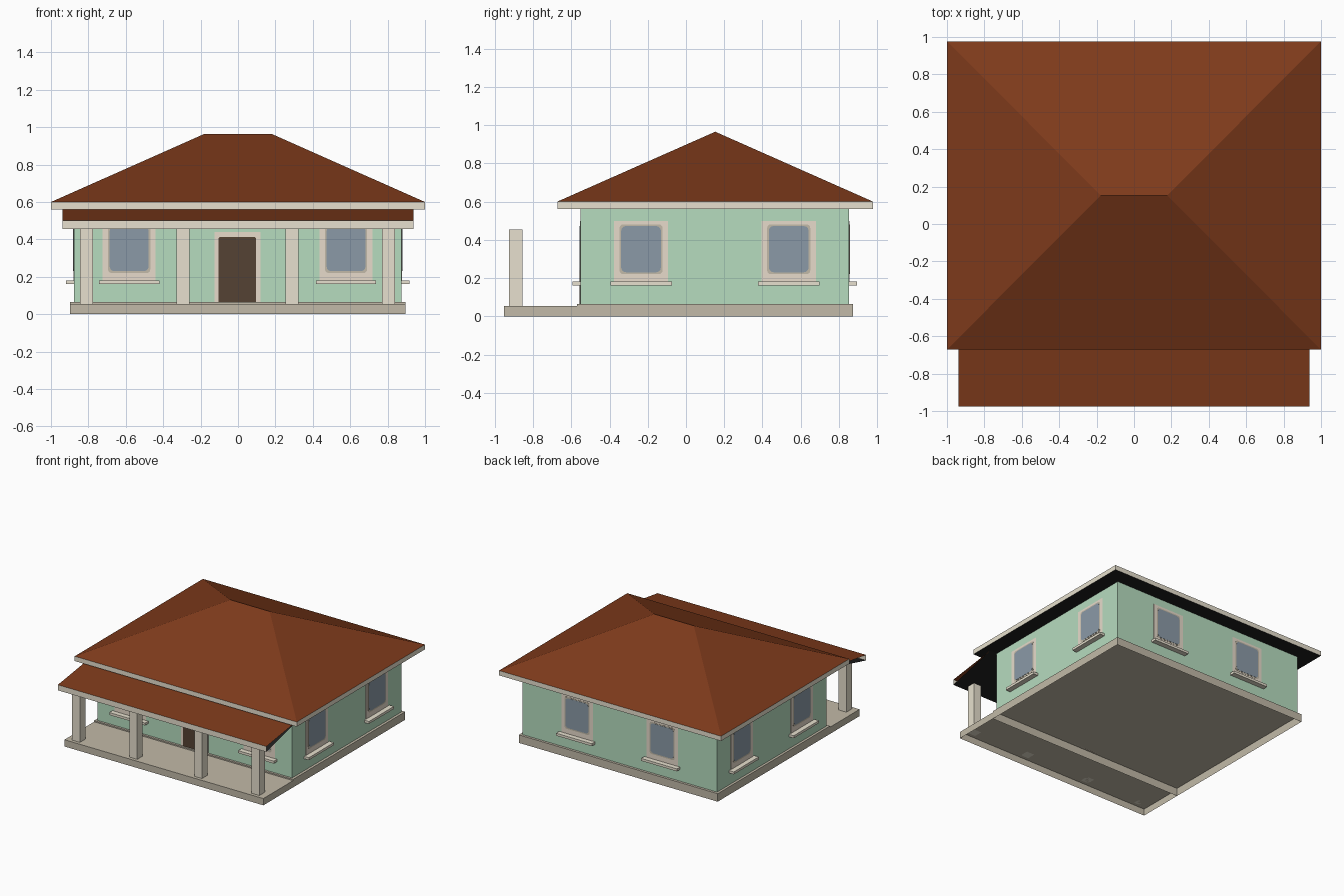
import bpy, bmesh, math
from mathutils import Matrix, Vector

if "Cube" in bpy.data.objects:
    bpy.data.objects.remove(bpy.data.objects["Cube"])


def material(name, rgb):
    lin = [((c / 255 + 0.055) / 1.055) ** 2.4 for c in rgb]
    m = bpy.data.materials.new(name)
    m.diffuse_color = (*lin, 1)
    m.use_nodes = True
    m.node_tree.nodes["Principled BSDF"].inputs["Base Color"].default_value = m.diffuse_color
    return m


WALL = material("mint wall", (182, 220, 191))
TRIM = material("cream trim", (234, 227, 209))
FRAME = material("warm frame", (233, 221, 205))
STONE = material("grey stone", (194, 186, 168))
TILE = material("red brown roof", (126, 58, 27))
GLASS = material("blue grey glass", (139, 154, 167))
DOOR = material("dark wood", (85, 66, 52))
SOFFIT = material("black soffit", (30, 30, 30))


def make(name, verts, faces, mats, matrix=None, recalc=True, drop=()):
    """Build a mesh; faces whose normal points along a drop direction are left out."""
    bm = bmesh.new()
    vs = [bm.verts.new(v) for v in verts]
    for f in faces:
        bm.faces.new([vs[i] for i in f])
    if recalc:
        bmesh.ops.recalc_face_normals(bm, faces=bm.faces)
    if matrix:
        bm.transform(matrix)
    bm.normal_update()
    gone = [f for f in bm.faces if any(f.normal.dot(Vector(d)) > 0.9 for d in drop)]
    bmesh.ops.delete(bm, geom=gone, context='FACES_ONLY')
    me = bpy.data.meshes.new(name)
    bm.to_mesh(me)
    bm.free()
    for m in mats:
        me.materials.append(m)
    ob = bpy.data.objects.new(name, me)
    bpy.context.collection.objects.link(ob)
    return ob


def prism(name, outline, y0, y1, mat, matrix=None, drop=()):
    """Extrude an x-z outline from y0 to y1."""
    n = len(outline)
    verts = [(x, y, z) for y in (y0, y1) for x, z in outline]
    faces = [range(n), range(n, 2 * n)]
    faces += [(i, (i + 1) % n, n + (i + 1) % n, n + i) for i in range(n)]
    return make(name, verts, faces, [mat], matrix, drop=drop)


def box(name, x, y, z, mat, matrix=None, drop=()):
    outline = [(x[0], z[0]), (x[1], z[0]), (x[1], z[1]), (x[0], z[1])]
    return prism(name, outline, y[0], y[1], mat, matrix, drop)


def rounded(x0, x1, z0, z1, r, steps=3):
    pts = []
    corners = [(x1 - r, z1 - r), (x0 + r, z1 - r), (x0 + r, z0 + r), (x1 - r, z0 + r)]
    for k, (cx, cz) in enumerate(corners):
        for s in range(steps + 1):
            a = math.pi / 2 * (k + s / steps)
            pts.append((cx + r * math.cos(a), cz + r * math.sin(a)))
    return pts


UP, DOWN = (0, 0, 1), (0, 0, -1)

# Foundation and porch floor (hollow, open underneath) and walls
box("house_base", (-0.897, 0.895), (-0.57, 0.873), (0, 0.065), STONE, drop=[DOWN])
box("porch_floor", (-0.897, 0.895), (-0.952, -0.57), (0, 0.055), STONE, drop=[DOWN])
box("walls", (-0.877, 0.874), (-0.552, 0.853), (0.065, 0.56), WALL, drop=[UP, DOWN])

# Porch columns
for i, cx in enumerate((-0.811, -0.295, 0.289, 0.805)):
    box(f"porch_column_{i + 1}", (cx - 0.035, cx + 0.035), (-0.925, -0.855),
        (0.055, 0.455), TRIM)

# Hip roof: black underside, cream fascia, tiled slopes
X, Y0, Y1, ZB, ZE = 1.0, -0.672, 0.977, 0.561, 0.60
ring = [(-X, Y0), (X, Y0), (X, Y1), (-X, Y1)]
verts = [(x, y, z) for z in (ZB, ZE) for x, y in ring]
verts += [(-0.178, 0.153, 0.965), (0.178, 0.153, 0.965)]
faces = [(0, 1, 2, 3)] + [(i, (i + 1) % 4, 4 + (i + 1) % 4, 4 + i) for i in range(4)]
faces += [(4, 5, 9, 8), (5, 6, 9), (6, 7, 8, 9), (7, 4, 8)]
roof = make("main_roof", verts, faces, [TRIM, TILE, SOFFIT])

# Porch roof: open-ended sloping wedge of thin sheets
px = 0.939
verts = [(s * px, y, z) for y, z in ((-0.976, 0.455), (-0.976, 0.50), (-0.552, 0.561))
         for s in (-1, 1)]
porch = make("porch_roof", verts, [(0, 1, 3, 2), (2, 3, 5, 4), (0, 4, 5, 1)],
             [TRIM, TILE, SOFFIT], recalc=False)
for ob in (roof, porch):
    for p in ob.data.polygons:
        p.material_index = 2 if p.normal.z < -0.5 else 1 if p.normal.z > 0.3 else 0

# Front door with its surround
box("door_surround", (-0.125, 0.12), (-0.5545, -0.552), (0.065, 0.44), FRAME)
prism("door", [(-0.104, 0.065), (0.096, 0.065), (0.096, 0.406), (0.088, 0.414),
               (-0.096, 0.414), (-0.104, 0.406)], -0.557, -0.5545, DOOR)


def window(name, origin, angle):
    """Window facing local -y, turned about z and moved onto its wall."""
    m = Matrix.Translation(Vector(origin)) @ Matrix.Rotation(math.radians(angle), 4, 'Z')
    box(name + "_frame", (-0.142, 0.142), (-0.002, 0), (0.18, 0.497), FRAME, m)
    prism(name + "_bead", rounded(-0.113, 0.113, 0.22, 0.481, 0.02),
          -0.0035, -0.002, STONE, m)
    prism(name + "_glass", rounded(-0.104, 0.104, 0.23, 0.472, 0.025),
          -0.005, -0.0035, GLASS, m)
    box(name + "_sill", (-0.161, 0.161), (-0.042, 0), (0.161, 0.181), TRIM, m)


# Two windows on each wall
for i, x in enumerate((-0.582, 0.578)):
    window(f"front_window_{i + 1}", (x, -0.552, 0), 0)
for i, x in enumerate((-0.384, 0.382)):
    window(f"back_window_{i + 1}", (x, 0.853, 0), 180)
for i, y in enumerate((-0.235, 0.537)):
    window(f"right_window_{i + 1}", (0.874, y, 0), 90)
    window(f"left_window_{i + 1}", (-0.877, y, 0), -90)
